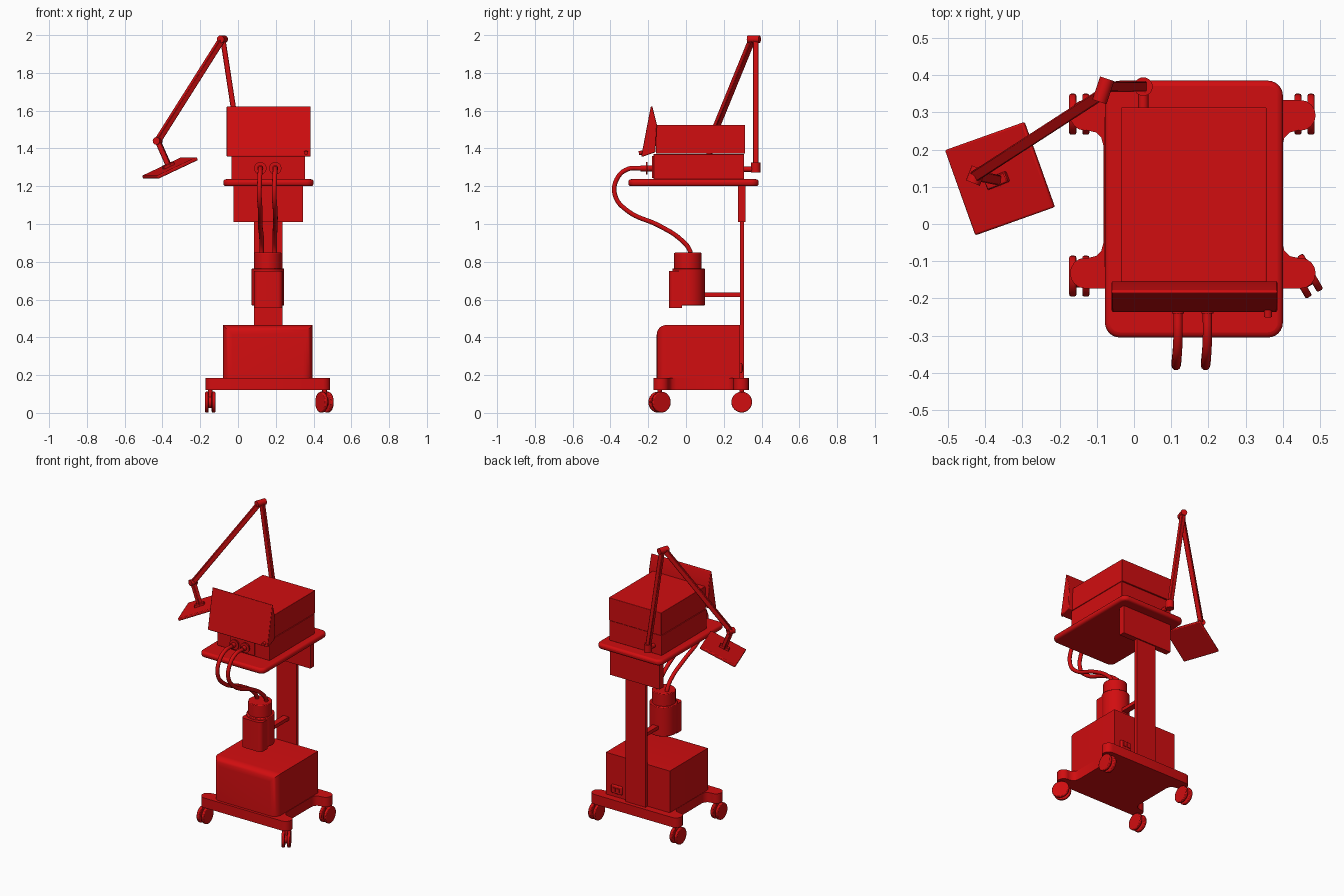
import bpy, bmesh, math
from mathutils import Vector, Matrix

if "Cube" in bpy.data.objects:
    bpy.data.objects.remove(bpy.data.objects["Cube"], do_unlink=True)

red = bpy.data.materials.new("red paint")
red.use_nodes = True
red.diffuse_color = (0.64, 0.004, 0.005, 1)
red.node_tree.nodes["Principled BSDF"].inputs["Base Color"].default_value = red.diffuse_color
CX = 0.158  # centre line of the cart


def finish(name, bm, matrix=None, bevel=0.0, segments=3):
    bmesh.ops.recalc_face_normals(bm, faces=bm.faces)
    mesh = bpy.data.meshes.new(name)
    bm.to_mesh(mesh)
    bm.free()
    mesh.materials.append(red)
    ob = bpy.data.objects.new(name, mesh)
    bpy.context.collection.objects.link(ob)
    if matrix:
        ob.matrix_world = matrix
    if bevel:
        mod = ob.modifiers.new("Bevel", "BEVEL")
        mod.width, mod.segments, mod.limit_method = bevel, segments, "ANGLE"
    bpy.ops.object.select_all(action="DESELECT")
    ob.select_set(True)
    bpy.context.view_layer.objects.active = ob
    bpy.ops.object.shade_smooth_by_angle(angle=math.radians(35))
    return ob


def box(name, xs, ys, zs, bevel=0.0, rounded=None, radius=0.0):
    """Box from ranges; edges chosen by the rounded(midpoint) rule get a large radius."""
    bm = bmesh.new()
    bmesh.ops.create_cube(bm, size=1)
    for v in bm.verts:
        v.co = Vector(r[0] if c < 0 else r[1] for c, r in zip(v.co, (xs, ys, zs)))
    if rounded:
        middle = Vector(sum(r) / 2 for r in (xs, ys, zs))
        edges = [e for e in bm.edges if rounded((e.verts[0].co + e.verts[1].co) / 2 - middle)]
        bmesh.ops.bevel(bm, geom=edges, offset=radius, segments=6, profile=0.5, affect="EDGES")
    return finish(name, bm, bevel=bevel)


def cylinder(name, a, b, r, sides=32, bevel=0.0):
    a, b = Vector(a), Vector(b)
    bm = bmesh.new()
    bmesh.ops.create_cone(bm, cap_ends=True, segments=sides, radius1=r, radius2=r, depth=(b - a).length)
    turn = (b - a).to_track_quat("Z", "Y").to_matrix().to_4x4()
    return finish(name, bm, Matrix.Translation((a + b) / 2) @ turn, bevel, 2)


def bar(name, a, b, wide, thick):
    """Square bar between two points."""
    a, b = Vector(a), Vector(b)
    bm = bmesh.new()
    bmesh.ops.create_cube(bm, size=1)
    bmesh.ops.scale(bm, vec=(wide, thick, (b - a).length), verts=bm.verts)
    turn = (b - a).to_track_quat("Z", "Y").to_matrix().to_4x4()
    return finish(name, bm, Matrix.Translation((a + b) / 2) @ turn, 0.003, 1)


def extrude(name, points, vec, bevel=0.0):
    bm = bmesh.new()
    face = bm.faces.new([bm.verts.new(p) for p in points])
    out = bmesh.ops.extrude_face_region(bm, geom=[face])
    bmesh.ops.translate(bm, vec=vec, verts=[g for g in out["geom"] if isinstance(g, bmesh.types.BMVert)])
    return finish(name, bm, bevel=bevel, segments=2)


def hose(name, points, r):
    curve = bpy.data.curves.new(name, "CURVE")
    curve.dimensions = "3D"
    curve.bevel_depth, curve.bevel_resolution, curve.resolution_u = r, 3, 8
    curve.use_fill_caps = True
    spline = curve.splines.new("BEZIER")
    spline.bezier_points.add(len(points) - 1)
    for p, co in zip(spline.bezier_points, points):
        p.co = co
        p.handle_left_type = p.handle_right_type = "AUTO"
    curve.materials.append(red)
    ob = bpy.data.objects.new(name, curve)
    bpy.context.collection.objects.link(ob)


# Base plate: one quarter of the outline, mirrored around
quarter = [(0.24, 0.13), (0.246, 0.152), (0.26, 0.166), (0.285, 0.172)]
for i in range(9):
    t = math.pi * (i / 8 - 0.5)
    quarter.append((0.29 + 0.04 * math.cos(t), 0.212 + 0.041 * math.sin(t)))
half = quarter + [(-x, y) for x, y in reversed(quarter)]
outline = half + [(-x, -y) for x, y in half]
extrude("base_plate", [(CX + x, 0.08 + y, 0.12) for x, y in outline], (0, 0, 0.065))

# Twin-wheel casters
for name, x, y, angle in (("front_right", -0.147, -0.14, 0), ("front_left", 0.458, -0.14, 30),
                          ("back_right", -0.147, 0.295, 0), ("back_left", 0.458, 0.295, 0)):
    c = Vector((x, y, 0.057))
    axis = Matrix.Rotation(math.radians(angle), 3, "Z") @ Vector((1, 0, 0))
    for side, s in (("inner", -1), ("outer", 1)):
        cylinder(f"{name}_{side}_wheel", c + axis * s * 0.008, c + axis * s * 0.027, 0.055, 32, 0.005)
    cylinder(name + "_wheel_hub", c - axis * 0.01, c + axis * 0.01, 0.03)
    cylinder(name + "_caster_stem", c, c + Vector((0, 0, 0.07)), 0.012, 16)

# Lower cabinet with rounded front and power socket behind
box("lower_cabinet", (-0.08, 0.395), (-0.155, 0.286), (0.185, 0.465),
    rounded=lambda m: m.y < -0.1 and m.z > -0.1, radius=0.05)
box("power_socket", (0.27, 0.35), (0.28, 0.298), (0.21, 0.265), 0.006)
for x in (0.295, 0.325):
    box("socket_insert", (x - 0.01, x + 0.01), (0.29, 0.303), (0.225, 0.25))

# Column and its head
box("column", (0.085, 0.235), (0.285, 0.307), (0.185, 1.1))
box("column_head", (-0.025, 0.345), (0.275, 0.315), (1.01, 1.21))

# Tray
box("tray", (-0.078, 0.4), (-0.305, 0.385), (1.2, 1.237), 0.014,
    rounded=lambda m: abs(m.z) < 0.01, radius=0.04)

# Main unit
box("unit_lower_case", (-0.035, 0.356), (-0.172, 0.308), (1.236, 1.37), 0.003)
box("unit_upper_case", (-0.035, 0.356), (-0.16, 0.313), (1.372, 1.525), 0.003)
box("port_panel", (0.07, 0.247), (-0.179, -0.17), (1.243, 1.36))

# Tilted screen with wedge-shaped back
side = [(-0.237, 1.358), (-0.186, 1.624), (-0.178, 1.622), (-0.154, 1.525), (-0.162, 1.38), (-0.228, 1.357)]
extrude("screen_housing", [(-0.06, y, z) for y, z in side], (0.445, 0, 0), 0.004)
cylinder("screen_knob", (0.36, -0.225, 1.378), (0.36, -0.25, 1.376), 0.011, 16)

# Ports and hoses
for name, x, end in (("right", 0.118, 0.125), ("left", 0.197, 0.194)):
    cylinder(name + "_port", (x, -0.17, 1.295), (x, -0.24, 1.295), 0.016, 20)
    cylinder(name + "_port_flange", (x, -0.203, 1.295), (x, -0.211, 1.295), 0.033, 32)
    hose(name + "_hose", [(x, -0.23, 1.295), (x, -0.31, 1.29), (x - 0.003, -0.365, 1.24),
                          (x - 0.005, -0.375, 1.15), (x, -0.31, 1.07), (x, -0.14, 0.99),
                          (end, -0.03, 0.92), (end, 0.02, 0.86), (end, 0.024, 0.83)], 0.0125)

# Humidifier on its bracket
cylinder("humidifier_chamber", (CX, 0.01, 0.75), (CX, 0.01, 0.848), 0.073, 40, 0.004)
cylinder("humidifier_body", (CX, 0.014, 0.568), (CX, 0.014, 0.765), 0.086, 40, 0.004)
box("humidifier_control", (0.085, 0.235), (-0.09, -0.02), (0.555, 0.752),
    rounded=lambda m: m.y < -0.01 and abs(m.z) < 0.01, radius=0.025)
box("humidifier_bracket", (0.138, 0.178), (0.08, 0.29), (0.614, 0.637))

# Jointed arm
foot, top = Vector((0.025, 0.369, 1.29)), Vector((-0.08, 0.369, 1.978))
elbow, wrist = Vector((-0.425, 0.13, 1.44)), Vector((-0.365, 0.118, 1.305))
cylinder("arm_mount", (0.025, 0.3, 1.29), (0.025, 0.37, 1.29), 0.014, 16)
cylinder("arm_clamp", (0.025, 0.369, 1.272), (0.025, 0.369, 1.325), 0.025, 24)
bar("lower_arm", foot, top, 0.028, 0.028)
upper_start = Vector((-0.085, 0.35, 1.978))
bar("upper_arm", upper_start, elbow, 0.03, 0.03)
bar("wrist_arm", elbow, wrist, 0.028, 0.028)
cylinder("top_joint", (-0.072, 0.39, 1.978), (-0.093, 0.328, 1.978), 0.02, 20)
cylinder("elbow_joint", elbow - Vector((0.008, 0.02, 0)), elbow + Vector((0.008, 0.02, 0)), 0.02, 20)
bar("wrist_block", wrist - Vector((0.03, 0.012, 0.01)), wrist + Vector((0.025, 0.01, 0.015)), 0.03, 0.025)

# Tilted square plate at the end of the arm
bm = bmesh.new()
bmesh.ops.create_cube(bm, size=1)
bmesh.ops.scale(bm, vec=(0.245, 0.243, 0.018), verts=bm.verts)
pose = (Matrix.Translation((-0.36, 0.122, 1.297)) @ Matrix.Rotation(math.radians(19.6), 4, "Z")
        @ Matrix.Rotation(math.radians(-24), 4, "Y"))
finish("arm_plate", bm, pose, 0.005, 2)
